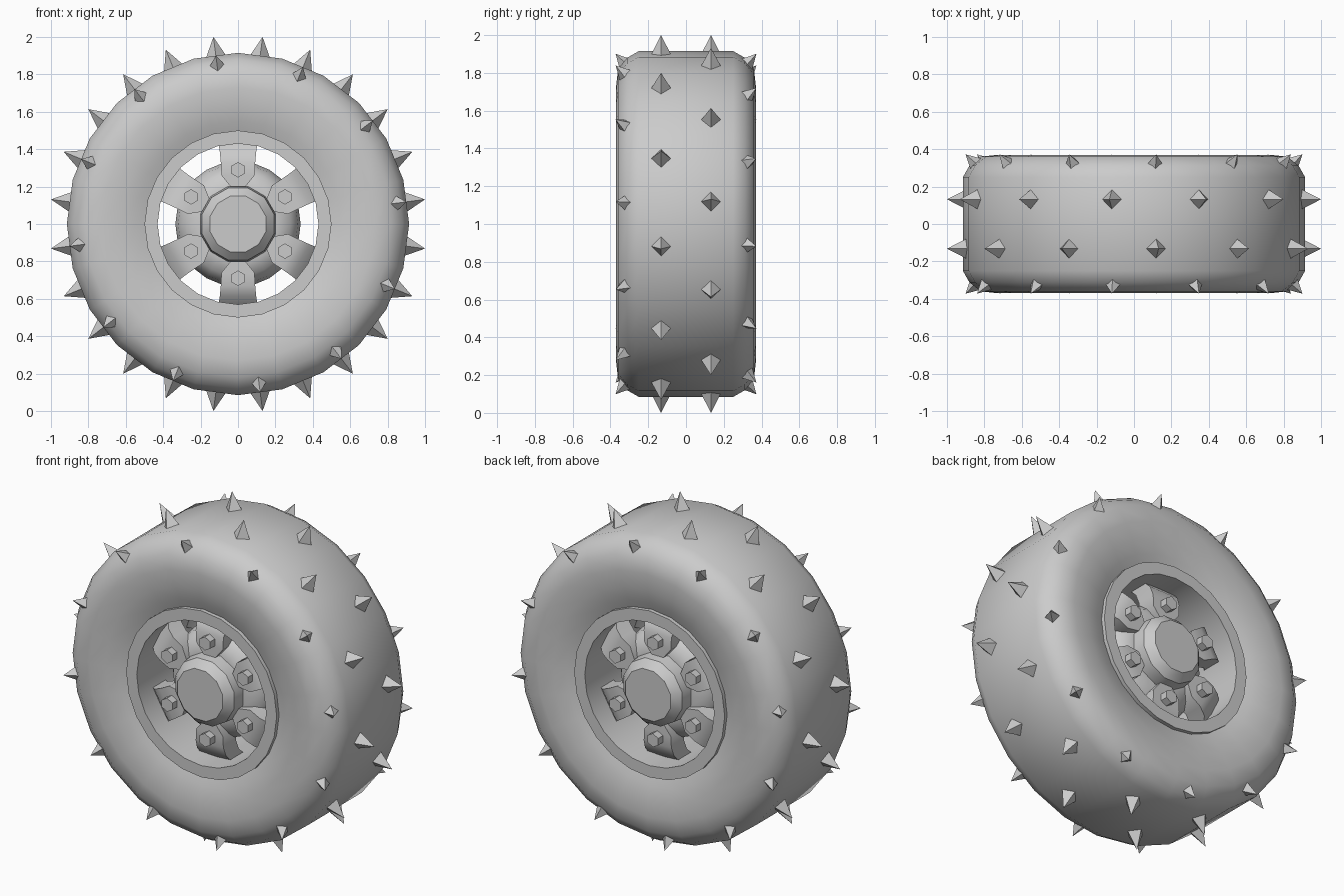
import bpy, bmesh
from math import sin, cos, radians, pi
from mathutils import Vector

if "Cube" in bpy.data.objects:
    bpy.data.objects.remove(bpy.data.objects["Cube"])

CZ = 1.0  # axle height


def finish(name, bm, angle=None):
    bmesh.ops.recalc_face_normals(bm, faces=bm.faces[:])
    mesh = bpy.data.meshes.new(name)
    bm.to_mesh(mesh)
    bm.free()
    ob = bpy.data.objects.new(name, mesh)
    bpy.context.collection.objects.link(ob)
    if angle:
        bpy.ops.object.select_all(action='DESELECT')
        ob.select_set(True)
        bpy.context.view_layer.objects.active = ob
        bpy.ops.object.shade_smooth_by_angle(angle=radians(angle))
    return ob


def point(r, a, y):
    return Vector((r * cos(a), y, CZ + r * sin(a)))


def lathe(name, half, n, offset=0, closed=False, caps=False, angle=35):
    """Spin a front half profile of (radius, depth), mirrored to the back."""
    prof = [(r, -d) for r, d in half] + [(r, d) for r, d in reversed(half) if d > 0]
    bm = bmesh.new()
    rings = [[bm.verts.new(point(r, 2 * pi * i / n + offset, y)) for i in range(n)]
             for r, y in prof]
    pairs = list(zip(rings, rings[1:]))
    if closed:
        pairs.append((rings[-1], rings[0]))
    for a, b in pairs:
        for i in range(n):
            j = (i + 1) % n
            bm.faces.new((a[i], a[j], b[j], b[i]))
    if caps:
        bm.faces.new(rings[0])
        bm.faces.new(rings[-1])
    return finish(name, bm, angle)


# tyre, rim barrel with flat lips, central hub with tapered cap
lathe("tyre", [(.49, .32), (.55, .343), (.63, .363), (.73, .37), (.82, .36),
               (.88, .312), (.915, .25)], 24, angle=50)
lathe("rim", [(.5, .30), (.5, .347), (.43, .347), (.43, .20)], 24, closed=True)
lathe("hub", [(.21, .24), (.28, .215), (.32, .16), (.335, .08)], 24, caps=True, angle=40)
for s, side in ((1, "front"), (-1, "back")):
    bm = bmesh.new()
    rings = [[bm.verts.new(point(r, radians(15 + 30 * i), -s * d)) for i in range(12)]
             for r, d in ((.155, .36), (.20, .315), (.21, .22))]
    for a, b in zip(rings, rings[1:]):
        for i in range(12):
            j = (i + 1) % 12
            bm.faces.new((a[i], a[j], b[j], b[i]))
    bm.faces.new(rings[0])
    bm.faces.new(rings[2])
    finish(side + "_hub_cap", bm, 35)


def spokes(name, s):
    bm = bmesh.new()
    rows = [(.20, .04, .27), (.26, .088, .27), (.33, .092, .27), (.385, .097, .25), (.435, .105, .20)]
    for k in range(6):
        a = radians(30 + 60 * k)
        u, t = Vector((cos(a), 0, sin(a))), Vector((-sin(a), 0, cos(a)))
        sec = []
        for r, w, d in rows:
            sec.append([bm.verts.new(u * r + t * w * q + Vector((0, -s * e, CZ)))
                        for q, e in ((-1, d), (1, d), (1, d - .12), (-1, d - .12))])
        for p, q in zip(sec, sec[1:]):
            for i in range(4):
                j = (i + 1) % 4
                bm.faces.new((p[i], p[j], q[j], q[i]))
        bm.faces.new(sec[0])
        bm.faces.new(sec[-1])
    finish(name, bm, 40)


def bolts(name, s):
    bm = bmesh.new()
    for k in range(6):
        c = point(.29, radians(30 + 60 * k), 0)
        ends = [[bm.verts.new(c + Vector((.041 * cos(b), -s * d, .041 * sin(b))))
                 for b in [radians(30 + 60 * i) for i in range(6)]] for d in (.26, .315)]
        for i in range(6):
            j = (i + 1) % 6
            bm.faces.new((ends[0][i], ends[0][j], ends[1][j], ends[1][i]))
        bm.faces.new(ends[0])
        bm.faces.new(ends[1])
    finish(name, bm)


def spikes(name, start, r, y, tilt, size, length):
    """Twelve four-sided pyramids; tilt leans them from radial toward the side."""
    bm = bmesh.new()
    for k in range(12):
        a = radians(start + 30 * k)
        n = Vector((cos(a) * cos(tilt), sin(tilt), sin(a) * cos(tilt)))
        t = Vector((-sin(a), 0, cos(a)))
        b = n.cross(t)
        c = point(r, a, y)
        base = [bm.verts.new(c + v * size) for v in (t, b, -t, -b)]
        tip = bm.verts.new(c + n * length)
        bm.faces.new(base)
        for i in range(4):
            bm.faces.new((base[i], base[(i + 1) % 4], tip))
    finish(name, bm)


# both sides match under a half turn about z
for s, side in ((1, "front"), (-1, "back")):
    spokes(side + "_spokes", s)
    bolts(side + "_bolts", s)
    spikes(side + "_tread_spikes", -7.5 * s, .90, -.132 * s, 0, .055, .1086)
    spikes(side + "_shoulder_spikes", 7.5 * s, .85, -.318 * s, -s * radians(43), .043, .08)
